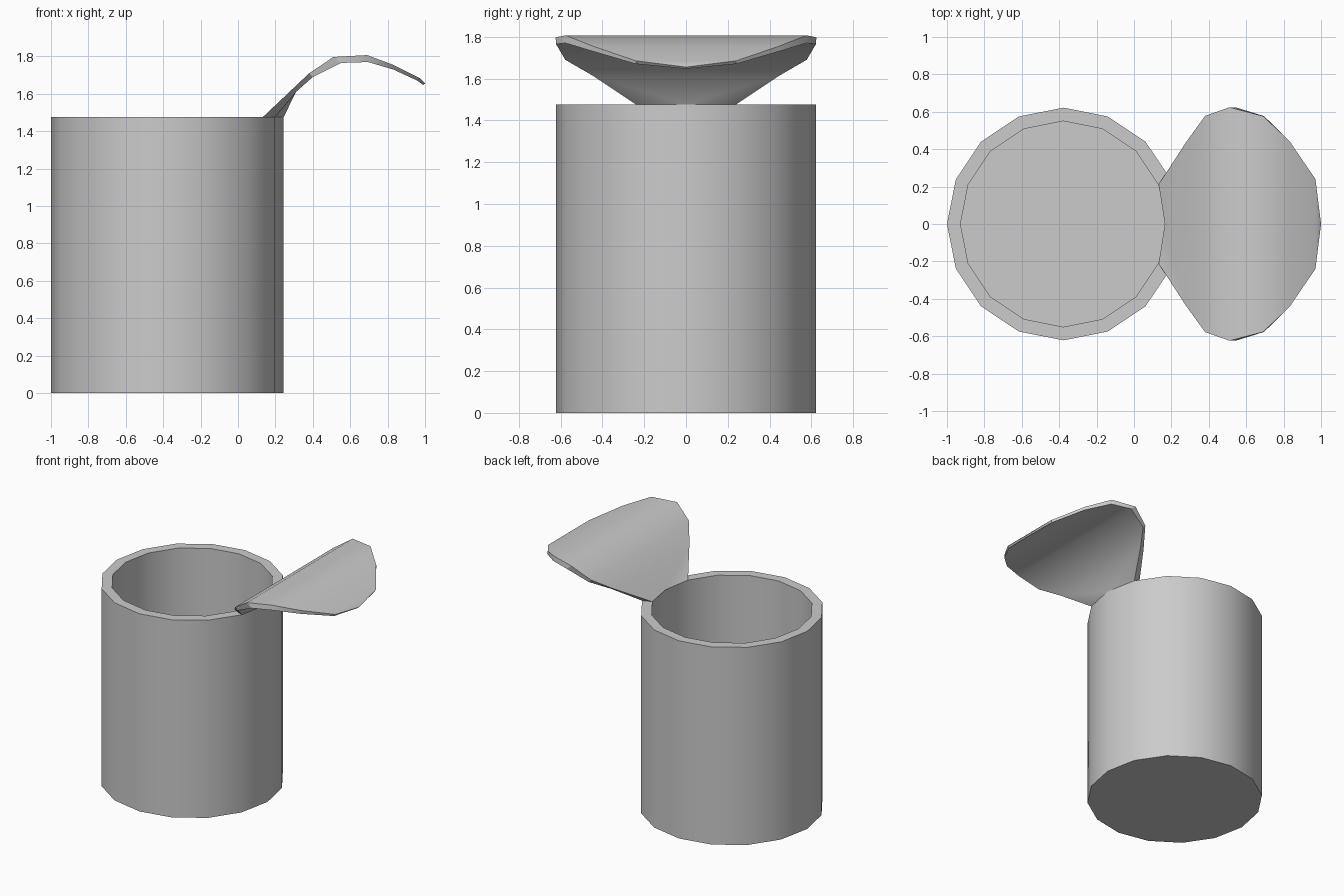
import bpy, bmesh, math

if "Cube" in bpy.data.objects:
    bpy.data.objects.remove(bpy.data.objects["Cube"])

metal = bpy.data.materials.new("grey metal")
metal.diffuse_color = (0.6, 0.6, 0.6, 1)
metal.use_nodes = True
metal.node_tree.nodes["Principled BSDF"].inputs["Base Color"].default_value = metal.diffuse_color
CX, R_OUT, R_IN, H, SIDES = -0.378, 0.622, 0.55, 1.475, 16


def finish(name, bm, angle):
    bmesh.ops.recalc_face_normals(bm, faces=bm.faces)
    mesh = bpy.data.meshes.new(name)
    bm.to_mesh(mesh)
    bm.free()
    mesh.materials.append(metal)
    ob = bpy.data.objects.new(name, mesh)
    bpy.context.collection.objects.link(ob)
    bpy.ops.object.select_all(action='DESELECT')
    ob.select_set(True)
    bpy.context.view_layer.objects.active = ob
    bpy.ops.object.shade_smooth_by_angle(angle=math.radians(angle))


# Open can: outer wall, rim, inner wall, inner floor
bm = bmesh.new()
rings = []
for r, z in ((R_OUT, 0), (R_OUT, H), (R_IN, H), (R_IN, 0.07)):
    rings.append([bm.verts.new((CX + r * math.cos(a), r * math.sin(a), z))
                  for a in (2 * math.pi * i / SIDES for i in range(SIDES))])
for low, high in zip(rings, rings[1:]):
    for i in range(SIDES):
        j = (i + 1) % SIDES
        bm.faces.new((low[i], low[j], high[j], high[i]))
bm.faces.new(rings[0])
bm.faces.new(rings[-1])
finish("can_body", bm, 30)

# Curled lid: rows of (x, z, half width) from the hinge to the last row, then a tip
top = [(0.132, 1.475, 0.212), (0.28, 1.615, 0.44), (0.38, 1.71, 0.578),
       (0.51, 1.797, 0.624), (0.69, 1.807, 0.577), (0.83, 1.755, 0.445),
       (0.97, 1.685, 0.24)]
under = [(0.197, 1.475, 0.238), (0.31, 1.61, 0.44), (0.40, 1.69, 0.578),
         (0.55, 1.765, 0.622), (0.695, 1.77, 0.577), (0.83, 1.73, 0.445),
         (0.96, 1.67, 0.24)]
bm = bmesh.new()


def lid_skin(rows, hinge_x, tip):
    """One skin of the lid; returns its outline in order."""
    left = [bm.verts.new((x, -w, z)) for x, z, w in rows]
    right = [bm.verts.new((x, w, z)) for x, z, w in rows]
    hinge = bm.verts.new((hinge_x, 0, H))
    end = bm.verts.new(tip)
    bm.faces.new((left[0], hinge, left[1]))
    bm.faces.new((hinge, right[0], right[1]))
    bm.faces.new((hinge, right[1], left[1]))
    for i in range(1, len(rows) - 1):
        bm.faces.new((left[i], right[i], right[i + 1], left[i + 1]))
    bm.faces.new((left[-1], right[-1], end))
    return [hinge] + right + [end] + left[::-1]


a = lid_skin(top, 0.165, (1.0, 0, 1.655))
b = lid_skin(under, 0.244, (0.99, 0, 1.647))
for i in range(len(a)):
    j = (i + 1) % len(a)
    bm.faces.new((a[i], a[j], b[j], b[i]))
finish("curled_lid", bm, 32)
